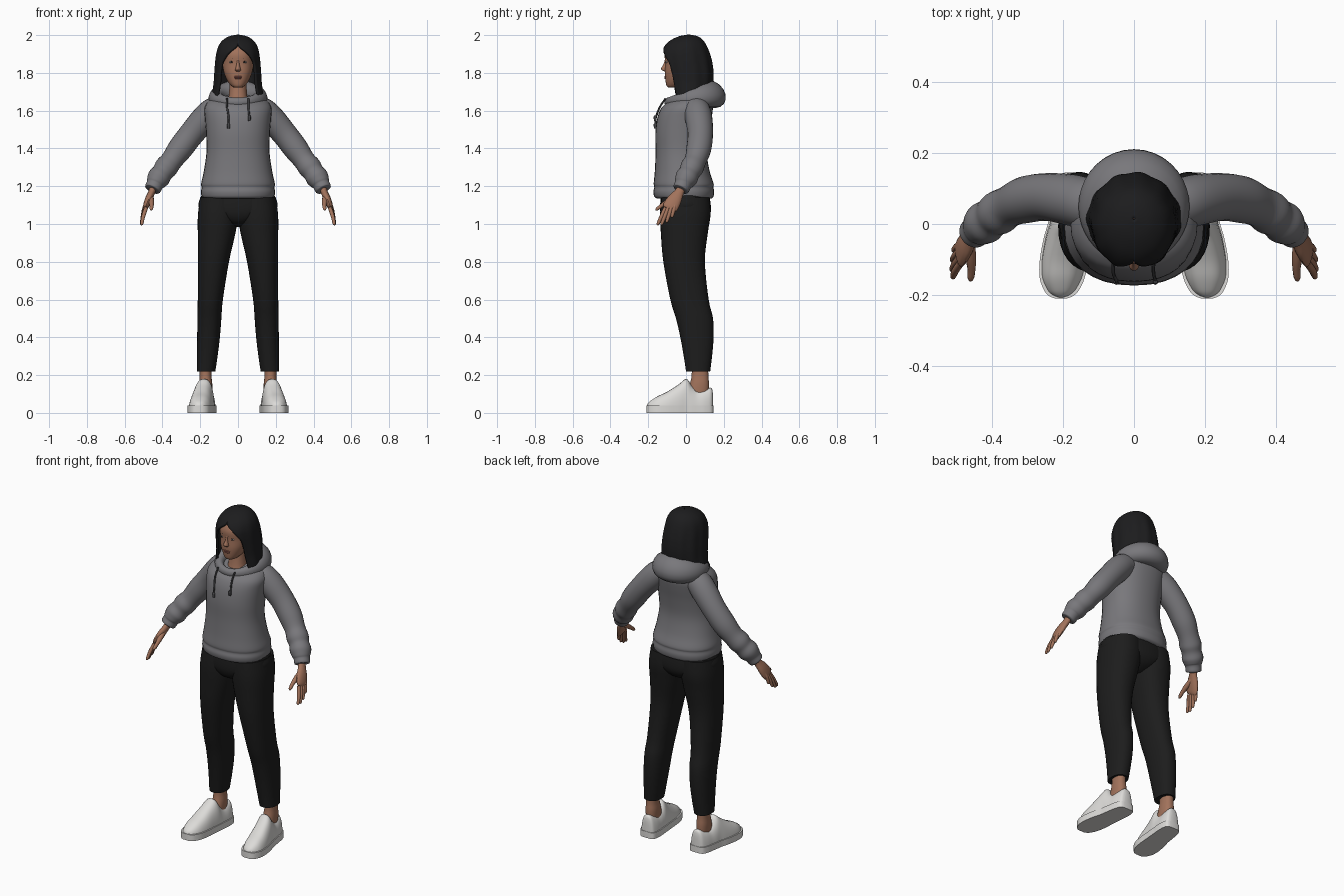
import bpy, bmesh, math
from mathutils import Vector, Matrix

COLOURS = {
    "skin": (0.36, 0.17, 0.105), "lips": (0.27, 0.095, 0.075), "hair black": (0.012, 0.012, 0.013),
    "hoodie grey": (0.19, 0.187, 0.2), "cord grey": (0.06, 0.06, 0.065),
    "trouser black": (0.012, 0.012, 0.012), "shoe white": (0.72, 0.71, 0.69),
    "eye white": (0.5, 0.45, 0.42),
}
MATS = {}
for key, col in COLOURS.items():
    MATS[key] = bpy.data.materials.new(key)
    MATS[key].diffuse_color = (*col, 1)


def finish(name, bm, mat, mirror=False):
    bmesh.ops.remove_doubles(bm, verts=bm.verts, dist=1e-5)
    bmesh.ops.recalc_face_normals(bm, faces=bm.faces)
    me = bpy.data.meshes.new(name)
    bm.to_mesh(me)
    bm.free()
    me.materials.append(MATS[mat])
    ob = bpy.data.objects.new(name, me)
    bpy.context.collection.objects.link(ob)
    if mirror:
        ob.modifiers.new("Mirror", 'MIRROR').use_mirror_merge = False
    return ob


def spline(rows, n=4):
    """Catmull-Rom interpolation through rows of numbers."""
    out = []
    for i in range(len(rows) - 1):
        a, b = rows[max(i - 1, 0)], rows[i]
        c, d = rows[i + 1], rows[min(i + 2, len(rows) - 1)]
        for k in range(n):
            t = k / n
            out.append([0.5 * (2 * q + (r - p) * t + (2 * p - 5 * q + 4 * r - s) * t * t
                               + (3 * q - p - 3 * r + s) * t ** 3)
                        for p, q, r, s in zip(a, b, c, d)])
    return out + [list(rows[-1])]


def loft(name, rings, mat, mirror=False, open_arc=False, wrap=False):
    bm = bmesh.new()
    vs = [[bm.verts.new(p) for p in ring] for ring in rings]
    n = len(vs[0])
    pairs = list(zip(vs, vs[1:])) + ([(vs[-1], vs[0])] if wrap else [])
    for a, b in pairs:
        for i in range(n - 1 if open_arc else n):
            j = (i + 1) % n
            bm.faces.new((a[i], a[j], b[j], b[i]))
    if not open_arc and not wrap:
        bm.faces.new(vs[0])
        bm.faces.new(vs[-1])
    return finish(name, bm, mat, mirror)


def spow(v, p):
    return math.copysign(abs(v) ** (2 / p), v)


def flat_ring(z, x0, x1, yf, yb, tilt=0, p=2.25, n=32):
    """Level rounded section between two x and two y limits."""
    cx, cy, rx, ry = (x0 + x1) / 2, (yf + yb) / 2, (x1 - x0) / 2, (yb - yf) / 2
    pts = []
    for i in range(n):
        t = 2 * math.pi * i / n
        y = cy + ry * spow(math.sin(t), p)
        pts.append((cx + rx * spow(math.cos(t), p), y, z + tilt * y))
    return pts


def column(name, rows, mat, mirror=False, n=4):
    return loft(name, [flat_ring(*r) for r in spline(rows, n)], mat, mirror)


def tube(name, path, mat, mirror=False, ref=(0, 1, 0), n=4, seg=16):
    """Path of x, y, z, radius along ref, radius across."""
    rows = spline(path, n)
    rings = []
    for i, r in enumerate(rows):
        c = Vector(r[:3])
        t = (Vector(rows[min(i + 1, len(rows) - 1)][:3]) - Vector(rows[max(i - 1, 0)][:3])).normalized()
        u = (Vector(ref) - t * t.dot(Vector(ref))).normalized()
        v = t.cross(u)
        rings.append([c + u * r[3] * math.cos(2 * math.pi * k / seg)
                      + v * r[4] * math.sin(2 * math.pi * k / seg) for k in range(seg)])
    return loft(name, rings, mat, mirror)


def ball(name, loc, size, mat, mirror=False):
    bm = bmesh.new()
    bmesh.ops.create_uvsphere(bm, u_segments=16, v_segments=10, radius=1,
                              matrix=Matrix.LocRotScale(Vector(loc), None, Vector(size)))
    return finish(name, bm, mat, mirror)


def sym(rows):
    """Rows of z, half width, front y, back y[, tilt] into column rows."""
    return [(r[0], -r[1], r[1], r[2], r[3], r[4] if len(r) > 4 else 0) for r in rows]


# Trousers
column("trouser_legs", [
    (1.14, 0.0, 0.2, -0.13, 0.125), (1.05, 0.0, 0.212, -0.137, 0.13), (0.95, 0.014, 0.213, -0.133, 0.115),
    (0.8, 0.048, 0.212, -0.12, 0.1), (0.6, 0.08, 0.213, -0.083, 0.12), (0.5, 0.088, 0.215, -0.053, 0.143),
    (0.4, 0.096, 0.216, -0.03, 0.146), (0.3, 0.108, 0.217, -0.012, 0.138), (0.22, 0.12, 0.218, 0.0, 0.128)],
    "trouser black", True)
column("trouser_hips", sym([(1.17, 0.185, -0.13, 0.12), (1.1, 0.21, -0.137, 0.131), (1.05, 0.175, -0.133, 0.128),
                            (1.01, 0.09, -0.11, 0.1), (0.985, 0.03, -0.06, 0.05)]), "trouser black")

# Hoodie body with a gathered hem
column("hoodie_body", sym([
    (1.135, 0.18, -0.155, 0.135), (1.145, 0.192, -0.168, 0.145), (1.17, 0.196, -0.173, 0.149),
    (1.195, 0.193, -0.168, 0.145), (1.215, 0.195, -0.171, 0.146), (1.28, 0.181, -0.165, 0.125),
    (1.38, 0.167, -0.161, 0.11), (1.48, 0.169, -0.162, 0.12), (1.56, 0.175, -0.152, 0.135),
    (1.61, 0.178, -0.133, 0.142), (1.645, 0.16, -0.112, 0.138, 0.1), (1.665, 0.125, -0.095, 0.13, 0.2),
    (1.67, 0.09, -0.07, 0.11, 0.25)]), "hoodie grey")

# Sleeves with bunched cuffs
sleeve = [(0.1, 0.05, 1.605, 0.07), (0.135, 0.058, 1.595, 0.072), (0.18, 0.068, 1.553, 0.072),
          (0.245, 0.076, 1.478, 0.067), (0.305, 0.068, 1.4, 0.066), (0.35, 0.05, 1.338, 0.058),
          (0.38, 0.032, 1.3, 0.062), (0.4, 0.018, 1.272, 0.056), (0.42, 0.003, 1.245, 0.06),
          (0.434, -0.01, 1.222, 0.052), (0.441, -0.016, 1.208, 0.045), (0.452, -0.027, 1.185, 0.043),
          (0.454, -0.029, 1.181, 0.03)]
tube("sleeves", [(*r, r[3]) for r in sleeve], "hoodie grey", True, seg=24)

# Lowered hood, thickening from throat to back
rings = []
for i in range(40):
    t = 2 * math.pi * i / 40
    w = (1 - math.cos(t)) / 2
    cx, cy = 0.113 * math.sin(t), 0.02 - 0.115 * math.cos(t)
    cz, rh, rv = 1.645 + 0.043 * w, 0.02 + 0.054 * w ** 1.4, 0.024 + 0.05 * w
    ring = []
    for k in range(16):
        a = 2 * math.pi * k / 16
        h = rh * (math.cos(a) - 0.25 * w * math.sin(a))
        ring.append((cx + h * math.sin(t), cy - h * math.cos(t), cz + rv * math.sin(a)))
    rings.append(ring)
loft("hood", rings, "hoodie grey", wrap=True)

# Drawcords with knotted ends
for side, x0, x1, low in (("right", -0.058, -0.05, 1.505), ("left", 0.055, 0.06, 1.545)):
    tube("drawcord_" + side, [(x0, -0.108, 1.665, .005, .005), (x0, -0.138, 1.62, .005, .005),
                              (x1, -0.158, 1.57, .005, .005), (x1, -0.162, low + 0.03, .005, .005),
                              (x1, -0.163, low + 0.022, .008, .008), (x1, -0.163, low, .007, .007)],
         "cord grey", seg=8)

# Hands: flat palm, four fingers, thumb
knuckle, across = Vector((0.49, -0.085, 1.09)), Vector((0, -0.88, -0.42))
tube("palms", [(0.447, -0.02, 1.2, .024, .02), (0.456, -0.035, 1.17, .025, .018), (0.474, -0.06, 1.13, .038, .019),
               (0.488, -0.082, 1.092, .041, .015), (0.492, -0.09, 1.078, .034, .008)], "skin", True)
for name, s, length in (("index", 0.032, 0.9), ("middle", 0.011, 1.0), ("ring", -0.011, 0.95), ("little", -0.031, 0.75)):
    base = knuckle + across * s
    pts = []
    for f, r in ((-0.1, .0105), (0.4, .0105), (0.8, .009), (0.95, .007), (1.0, .002)):
        off = Vector((0.034 * f - 0.012 * f * f, (-0.033 - 0.3 * s) * f, -0.092 * f)) * length
        pts.append((*(base + off), r, r))
    tube(name + "_fingers", pts, "skin", True, seg=10)
tube("thumbs", [(0.462, -0.055, 1.145, .015, .015), (0.459, -0.095, 1.12, .015, .014), (0.457, -0.128, 1.098, .011, .011),
                (0.459, -0.152, 1.08, .009, .009), (0.46, -0.16, 1.073, .003, .003)], "skin", True, ref=(1, 0, 0), seg=10)

# Ankles
column("ankles", [(0.27, 0.14, 0.204, 0.03, 0.118), (0.2, 0.141, 0.203, 0.03, 0.118),
                  (0.15, 0.136, 0.206, 0.02, 0.122), (0.08, 0.138, 0.204, 0.0, 0.12)], "skin", True)

# Shoes: stations of y, centre x, half width, height
stations = spline([(0.143, 0.166, 0.02, 0.1), (0.134, 0.167, 0.04, 0.132), (0.1, 0.17, 0.051, 0.128),
                   (0.06, 0.174, 0.054, 0.122), (0.03, 0.178, 0.055, 0.145), (0.002, 0.181, 0.056, 0.18),
                   (-0.04, 0.189, 0.06, 0.15), (-0.1, 0.197, 0.063, 0.112), (-0.15, 0.202, 0.058, 0.088),
                   (-0.185, 0.204, 0.043, 0.066), (-0.2, 0.205, 0.028, 0.052), (-0.206, 0.205, 0.012, 0.042)])
loft("shoe_uppers", [[(cx + w * spow(math.cos(math.pi * k / 18), 2.7), y, 0.004 + (h - 0.004) * math.sin(math.pi * k / 18) ** 0.85)
                      for k in range(19)] for y, cx, w, h in stations], "shoe white", True)
loft("shoe_soles", [[(cx + s * (w + 0.005), y * 1.015, z) for s, z in ((-1, 0), (1, 0), (1, 0.038), (-1, 0.038))]
                    for y, cx, w, h in stations], "shoe white", True)

# Neck and head
column("neck", sym([(1.63, 0.06, -0.065, 0.06), (1.67, 0.05, -0.055, 0.055),
                    (1.72, 0.046, -0.048, 0.058), (1.77, 0.046, -0.045, 0.06)]), "skin")
column("head", sym([(1.722, 0.018, -0.09, -0.04), (1.73, 0.034, -0.102, -0.01), (1.755, 0.055, -0.108, 0.03),
                    (1.80, 0.074, -0.112, 0.06), (1.85, 0.083, -0.11, 0.09), (1.90, 0.085, -0.112, 0.1),
                    (1.945, 0.072, -0.09, 0.09), (1.97, 0.045, -0.055, 0.06)]), "skin")

# Face details
column("nose", sym([(1.872, 0.006, -0.111, -0.09), (1.845, 0.008, -0.12, -0.09), (1.825, 0.013, -0.131, -0.09),
                    (1.815, 0.015, -0.128, -0.09), (1.807, 0.011, -0.112, -0.09)]), "skin")
ball("upper_lip", (0, -0.1085, 1.7795), (0.024, 0.0055, 0.0045), "lips")
ball("lower_lip", (0, -0.1085, 1.772), (0.02, 0.006, 0.005), "lips")
ball("eyes", (0.034, -0.1015, 1.857), (0.013, 0.005, 0.0052), "eye white", True)
ball("irises", (0.034, -0.1055, 1.857), (0.0052, 0.0025, 0.005), "hair black", True)
tube("eyebrows", [(0.014, -0.109, 1.874, .002, .002), (0.034, -0.103, 1.879, .003, .003),
                  (0.054, -0.088, 1.874, .002, .002)], "hair black", True, ref=(0, 0, 1), seg=8)

# Hair: rows of z, half width, front y, back y, face opening in degrees
rings = []
for z, rx, yf, yb, gap in spline([
        (1.997, 0.002, 0.013, 0.017, 0), (1.988, 0.045, -0.035, 0.06, 0), (1.968, 0.077, -0.078, 0.087, 0),
        (1.942, 0.096, -0.106, 0.104, 2), (1.91, 0.106, -0.123, 0.117, 23), (1.88, 0.111, -0.126, 0.126, 37),
        (1.85, 0.114, -0.125, 0.133, 46), (1.8, 0.118, -0.116, 0.139, 49), (1.75, 0.121, -0.106, 0.138, 50),
        (1.7, 0.127, -0.097, 0.131, 52), (1.672, 0.129, -0.092, 0.126, 54)]):
    row = []
    for k in range(49):
        g = math.radians(max(gap, 0))
        t = g + (2 * math.pi - 2 * g) * k / 48
        wave = 1 + 0.018 * math.sin(11 * t) * min(1, (2 - z) * 8)
        row.append((rx * wave * math.sin(t), (yf + yb) / 2 - (yb - yf) / 2 * wave * math.cos(t), z))
    rings.append(row)
hair = loft("hair", rings, "hair black", open_arc=True)
shell = hair.modifiers.new("Thickness", 'SOLIDIFY')
shell.thickness, shell.offset = 0.012, 0

# Smooth shading with sharp edges kept
for ob in bpy.context.collection.objects:
    ob.select_set(True)
    bpy.context.view_layer.objects.active = ob
bpy.ops.object.shade_smooth_by_angle(angle=math.radians(45))
